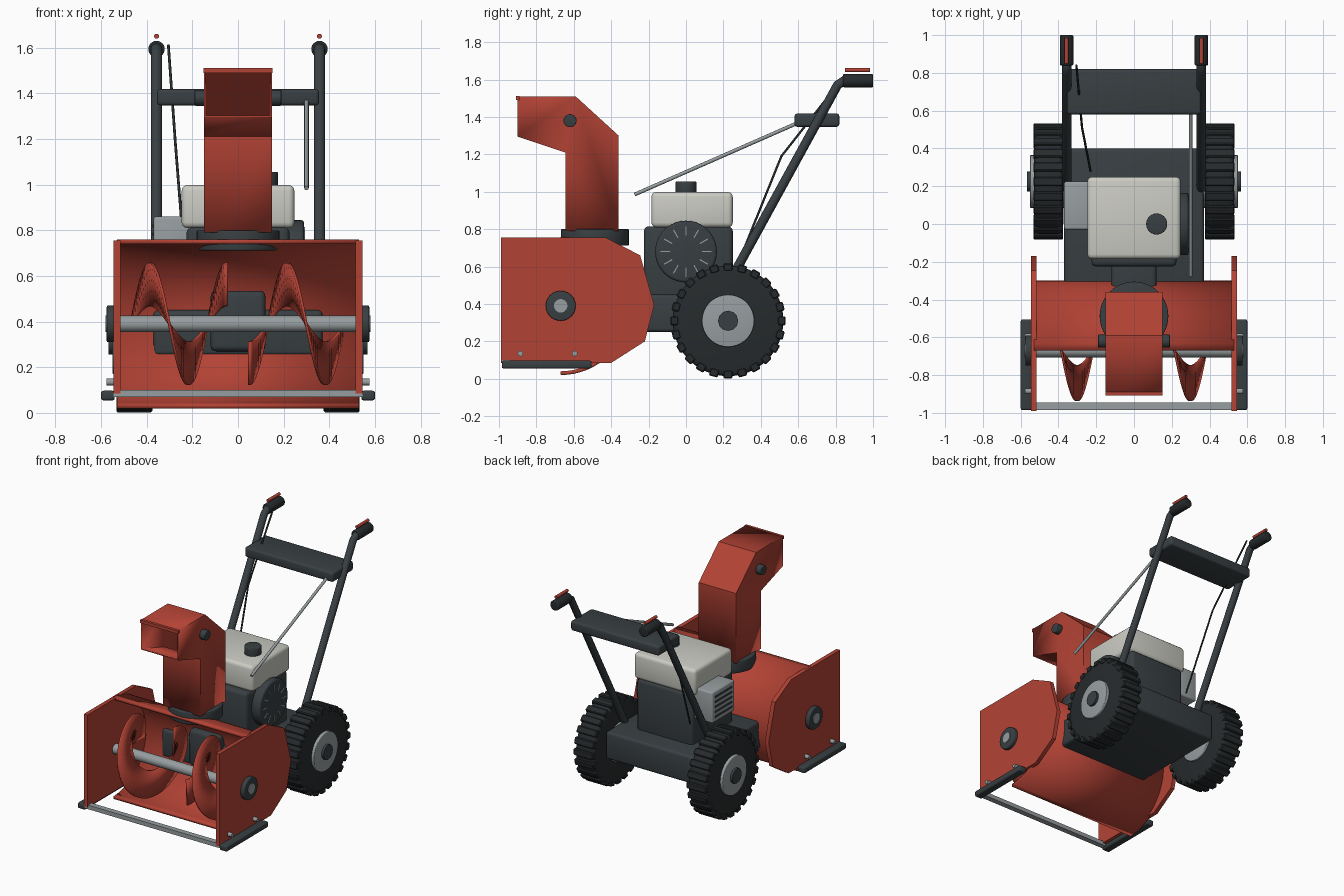
import bpy, bmesh, math
from math import sin, cos, pi, tau
from mathutils import Vector, Matrix

if "Cube" in bpy.data.objects:
    bpy.data.objects.remove(bpy.data.objects["Cube"])

def material(name, r, g, b):
    m = bpy.data.materials.new(name)
    m.diffuse_color = (r, g, b, 1)
    m.use_nodes = True
    m.node_tree.nodes["Principled BSDF"].inputs["Base Color"].default_value = m.diffuse_color
    return m

RED = material("red_paint", 0.45, 0.055, 0.035)
DARK = material("dark_metal", 0.04, 0.05, 0.055)
RUBBER = material("rubber", 0.02, 0.024, 0.026)
STEEL = material("steel", 0.31, 0.34, 0.35)
CREAM = material("engine_white", 0.60, 0.60, 0.55)

def finish(name, bm, mat, angle=35):
    bmesh.ops.recalc_face_normals(bm, faces=bm.faces)
    me = bpy.data.meshes.new(name)
    bm.to_mesh(me)
    bm.free()
    ob = bpy.data.objects.new(name, me)
    bpy.context.collection.objects.link(ob)
    me.materials.append(mat)
    bpy.ops.object.select_all(action='DESELECT')
    ob.select_set(True)
    bpy.context.view_layer.objects.active = ob
    bpy.ops.object.shade_smooth_by_angle(angle=math.radians(angle))
    return ob

def add_box(bm, x, y, z, rot=None):
    m = Matrix.Translation((sum(x) / 2, sum(y) / 2, sum(z) / 2)) @ \
        Matrix.Diagonal((x[1] - x[0], y[1] - y[0], z[1] - z[0], 1))
    bmesh.ops.create_cube(bm, size=1, matrix=(rot @ m) if rot else m)

def box(name, x, y, z, mat, bevel=0.0):
    bm = bmesh.new()
    add_box(bm, x, y, z)
    if bevel:
        bmesh.ops.bevel(bm, geom=bm.edges[:], offset=bevel, segments=3, profile=0.5, affect='EDGES')
    return finish(name, bm, mat)

def rod(name, p0, p1, r, mat, n=24, bevel=0.0):
    p0, p1 = Vector(p0), Vector(p1)
    d = p1 - p0
    bm = bmesh.new()
    m = Matrix.Translation((p0 + p1) / 2) @ d.to_track_quat('Z', 'Y').to_matrix().to_4x4()
    bmesh.ops.create_cone(bm, cap_ends=True, segments=n, radius1=r, radius2=r, depth=d.length, matrix=m)
    if bevel:
        rim = [e for e in bm.edges if any(len(f.verts) > 4 for f in e.link_faces)]
        bmesh.ops.bevel(bm, geom=rim, offset=bevel, segments=3, profile=0.5, affect='EDGES')
    return finish(name, bm, mat)

def tube(name, pts, r, mat):
    cu = bpy.data.curves.new(name, 'CURVE')
    cu.dimensions = '3D'
    cu.bevel_depth, cu.bevel_resolution, cu.use_fill_caps = r, 4, True
    sp = cu.splines.new('POLY')
    sp.points.add(len(pts) - 1)
    for p, c in zip(sp.points, pts):
        p.co = (*c, 1)
    cu.materials.append(mat)
    ob = bpy.data.objects.new(name, cu)
    bpy.context.collection.objects.link(ob)

def solidify(ob, t, offset):
    s = ob.modifiers.new("thickness", 'SOLIDIFY')
    s.thickness, s.offset = t, offset

def strip(bm, rows):
    vs = [[bm.verts.new(c) for c in row] for row in rows]
    for a, b in zip(vs, vs[1:]):
        bm.faces.new((a[0], a[1], b[1], b[0]))
    return vs

AY, AZ = -0.67, 0.39          # auger axis

# Auger housing: curved shell and side plates
bm = bmesh.new()
strip(bm, [[(x, AY + 0.36 * sin(a), AZ + 0.36 * cos(a)) for x in (-0.53, 0.53)]
           for a in [pi * i / 32 for i in range(33)]])
solidify(finish("housing_shell", bm, RED), 0.02, 0)
plate = [(-0.99, 0.085), (-0.99, 0.755), (-0.43, 0.755), (-0.245, 0.66),
         (-0.17, 0.395), (-0.22, 0.20), (-0.40, 0.085)]
for s, side in ((-1, "left"), (1, "right")):
    bm = bmesh.new()
    f = bm.faces.new([bm.verts.new((s * 0.515, y, z)) for y, z in plate])
    g = bmesh.ops.extrude_face_region(bm, geom=[f])["geom"]
    bmesh.ops.translate(bm, vec=(s * 0.03, 0, 0), verts=[v for v in g if isinstance(v, bmesh.types.BMVert)])
    finish(side + "_side_plate", bm, RED)
    # Bearing, skid shoe and its bolts
    rod(side + "_bearing", (s * 0.54, AY, AZ), (s * 0.575, AY, AZ), 0.08, DARK, 32, 0.006)
    x0, x1 = sorted((s * 0.54, s * 0.60))
    box(side + "_skid_shoe", (x0, x1), (-0.985, -0.505), (0.055, 0.097), DARK, 0.01)
    for i, y in enumerate((-0.885, -0.595)):
        rod(f"{side}_skid_bolt_{i}", (s * 0.54, y, 0.135), (s * 0.577, y, 0.135), 0.015, STEEL, 12)
box("scraper_bar", (-0.545, 0.545), (-0.985, -0.945), (0.07, 0.1), STEEL)

# Auger shaft and the two helical flights
rod("auger_shaft", (-0.58, AY, AZ), (0.58, AY, AZ), 0.036, STEEL)
for side, x0, x1, top in (("left", -0.47, -0.05, -0.385), ("right", 0.05, 0.47, 0.215)):
    bm = bmesh.new()
    rows = []
    for i in range(51):
        x = x0 + (x1 - x0) * i / 50
        a = tau * (x - top) / 0.336
        rows.append([(x, AY - r * sin(a), AZ + r * cos(a)) for r in (0.078, 0.268)])
    strip(bm, rows)
    solidify(finish(side + "_auger_flight", bm, RED), 0.012, 0)

# Chassis and drive neck reaching into the housing
box("chassis", (-0.37, 0.37), (-0.35, 0.40), (0.25, 0.45), DARK, 0.02)
box("drive_neck", (-0.12, 0.12), (-0.40, -0.1), (0.27, 0.535), DARK, 0.025)

# Discharge chute: hollow spout open at the front
rod("chute_ring", (0, -0.487, 0.712), (0, -0.487, 0.80), 0.182, DARK, 40, 0.006)
prof = [(-0.645, 0.79), (-0.645, 1.21), (-0.90, 1.295), (-0.90, 1.51),
        (-0.59, 1.51), (-0.36, 1.30), (-0.36, 0.79)]
bm = bmesh.new()
cols = [[bm.verts.new((x, y, z)) for y, z in prof] for x in (-0.15, 0.15)]
for c in cols:
    bm.faces.new(c)
for i in (0, 1, 3, 4, 5):
    bm.faces.new((cols[0][i], cols[0][i + 1], cols[1][i + 1], cols[1][i]))
solidify(finish("chute", bm, RED, 20), 0.012, -1)
box("chute_lip", (-0.152, 0.152), (-0.908, -0.89), (1.49, 1.512), RED)
for s, side in ((-1, "left"), (1, "right")):
    rod(side + "_chute_knob", (s * 0.14, -0.62, 1.38), (s * 0.19, -0.62, 1.38), 0.035, DARK, 24, 0.005)

# Engine
box("engine_block", (-0.225, 0.225), (-0.225, 0.25), (0.43, 0.815), DARK, 0.025)
box("engine_cover", (-0.247, 0.247), (-0.185, 0.25), (0.81, 0.998), CREAM, 0.025)
rod("fuel_cap", (0.12, 0, 0.99), (0.12, 0, 1.055), 0.056, DARK, 24, 0.006)
rod("recoil_starter", (0.21, 0, 0.68), (0.29, 0, 0.68), 0.165, DARK, 40, 0.015)
bm = bmesh.new()
for i in range(12):
    rot = Matrix.Translation((0, 0, 0.68)) @ Matrix.Rotation(tau * i / 12, 4, 'X')
    add_box(bm, (0.285, 0.294), (-0.003, 0.003), (0.085, 0.135), rot)
finish("starter_ribs", bm, STEEL)
box("muffler", (-0.37, -0.21), (-0.03, 0.225), (0.635, 0.86), STEEL, 0.012)
bm = bmesh.new()
for i in range(5):
    z = 0.675 + i * 0.036
    add_box(bm, (-0.374, -0.365), (0.0, 0.195), (z - 0.007, z + 0.007))
finish("muffler_louvres", bm, DARK)

# Wheels: tyre, tread bars, rim and hub cap
WY, WZ = 0.225, 0.31
for s, side in ((-1, "left"), (1, "right")):
    rod(side + "_tyre", (s * 0.375, WY, WZ), (s * 0.53, WY, WZ), 0.296, RUBBER, 48, 0.025)
    bm = bmesh.new()
    x0, x1 = sorted((s * 0.375, s * 0.533))
    for i in range(24):
        rot = Matrix.Translation((0, WY, WZ)) @ Matrix.Rotation(tau * i / 24, 4, 'X')
        add_box(bm, (x0, x1), (-0.024, 0.024), (0.265, 0.308), rot)
    bmesh.ops.bevel(bm, geom=bm.edges[:], offset=0.006, segments=1, affect='EDGES')
    finish(side + "_tread", bm, RUBBER)
    rod(side + "_rim", (s * 0.36, WY, WZ), (s * 0.55, WY, WZ), 0.14, STEEL, 36, 0.005)
    rod(side + "_hub_cap", (s * 0.54, WY, WZ), (s * 0.567, WY, WZ), 0.054, DARK, 12)
    # Handlebar, grip and lever
    x = s * 0.357
    tube(side + "_handlebar", [(x, 0.19, 0.44), (x, 0.81, 1.57), (x, 0.845, 1.594), (x, 0.97, 1.594)], 0.025, DARK)
    rod(side + "_grip", (x, 0.84, 1.594), (x, 1.0, 1.594), 0.036, RUBBER, 24, 0.006)
    rod(side + "_lever", (x, 0.85, 1.65), (x, 0.985, 1.65), 0.011, RED, 12)
rod("axle", (-0.4, WY, WZ), (0.4, WY, WZ), 0.03, STEEL)

# Control panel, chute crank and cable
box("control_panel", (-0.355, 0.355), (0.58, 0.82), (1.347, 1.418), DARK, 0.015)
rod("chute_crank", (0.30, -0.275, 0.985), (0.30, 0.62, 1.378), 0.01, STEEL, 12)
tube("control_cable", [(-0.305, 0.84, 1.61), (-0.275, 0.51, 1.19), (-0.23, 0.28, 0.62)], 0.006, RUBBER)
